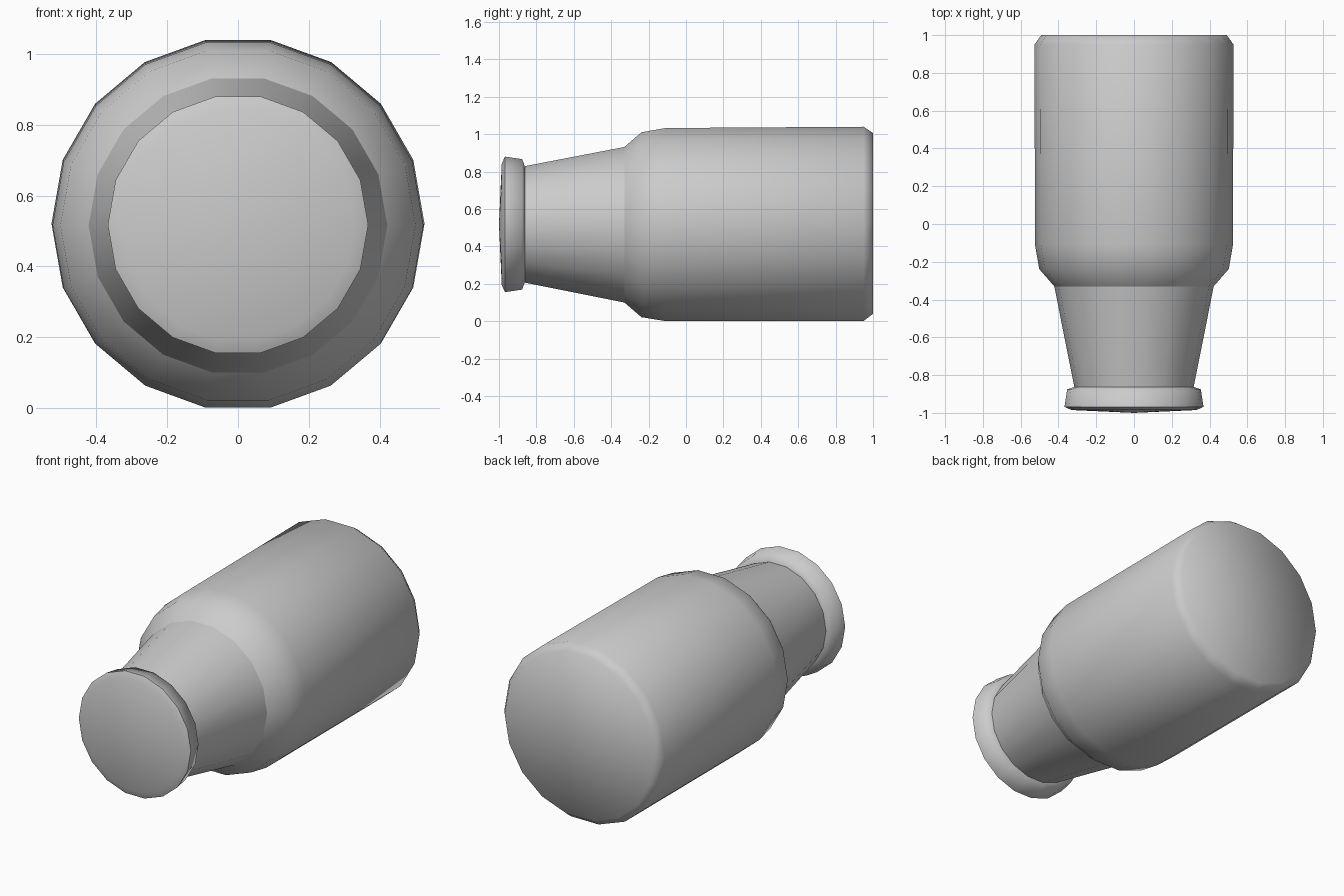
import bpy, bmesh, math

if "Cube" in bpy.data.objects:
    bpy.data.objects.remove(bpy.data.objects["Cube"])

SIDES = 18


def lathe(name, rings, front_tip=None, back_tip=None):
    """Revolve (y, radius, centre height) rings about the y axis."""
    bm = bmesh.new()
    loops = []
    for y, r, cz in rings:
        loops.append([bm.verts.new((r * math.cos(2 * math.pi * i / SIDES), y,
                                    cz + r * math.sin(2 * math.pi * i / SIDES)))
                      for i in range(SIDES)])
    for a, b in zip(loops, loops[1:]):
        for i in range(SIDES):
            j = (i + 1) % SIDES
            bm.faces.new((a[i], a[j], b[j], b[i]))
    for tip, ring, cz in ((front_tip, loops[0], rings[0][2]),
                          (back_tip, loops[-1], rings[-1][2])):
        if tip is not None:
            c = bm.verts.new((0, tip, cz))
            for i in range(SIDES):
                bm.faces.new((ring[i], ring[(i + 1) % SIDES], c))
    bmesh.ops.recalc_face_normals(bm, faces=bm.faces)
    mesh = bpy.data.meshes.new(name)
    bm.to_mesh(mesh)
    bm.free()
    obj = bpy.data.objects.new(name, mesh)
    bpy.context.collection.objects.link(obj)
    # smooth around the bottle, crisp only at strong creases
    bpy.ops.object.select_all(action='DESELECT')
    obj.select_set(True)
    bpy.context.view_layer.objects.active = obj
    bpy.ops.object.shade_smooth_by_angle(angle=math.radians(65))
    return obj


# Cap: thin rounded rim with a slightly domed front, seated on the neck
lathe("cap", [(-0.985, 0.330, 0.518), (-0.968, 0.368, 0.518), (-0.876, 0.354, 0.518),
              (-0.862, 0.315, 0.518)], front_tip=-1.0)

# Neck: straight cone widening toward the shoulder
lathe("neck", [(-0.862, 0.316, 0.518), (-0.33, 0.422, 0.516)])

# Body: rounded shoulder, long cylinder, bevelled flat base
lathe("body", [(-0.33, 0.422, 0.516), (-0.238, 0.502, 0.516), (-0.11, 0.524, 0.517),
               (0.95, 0.527, 0.521), (1.0, 0.491, 0.523)], back_tip=1.0)
